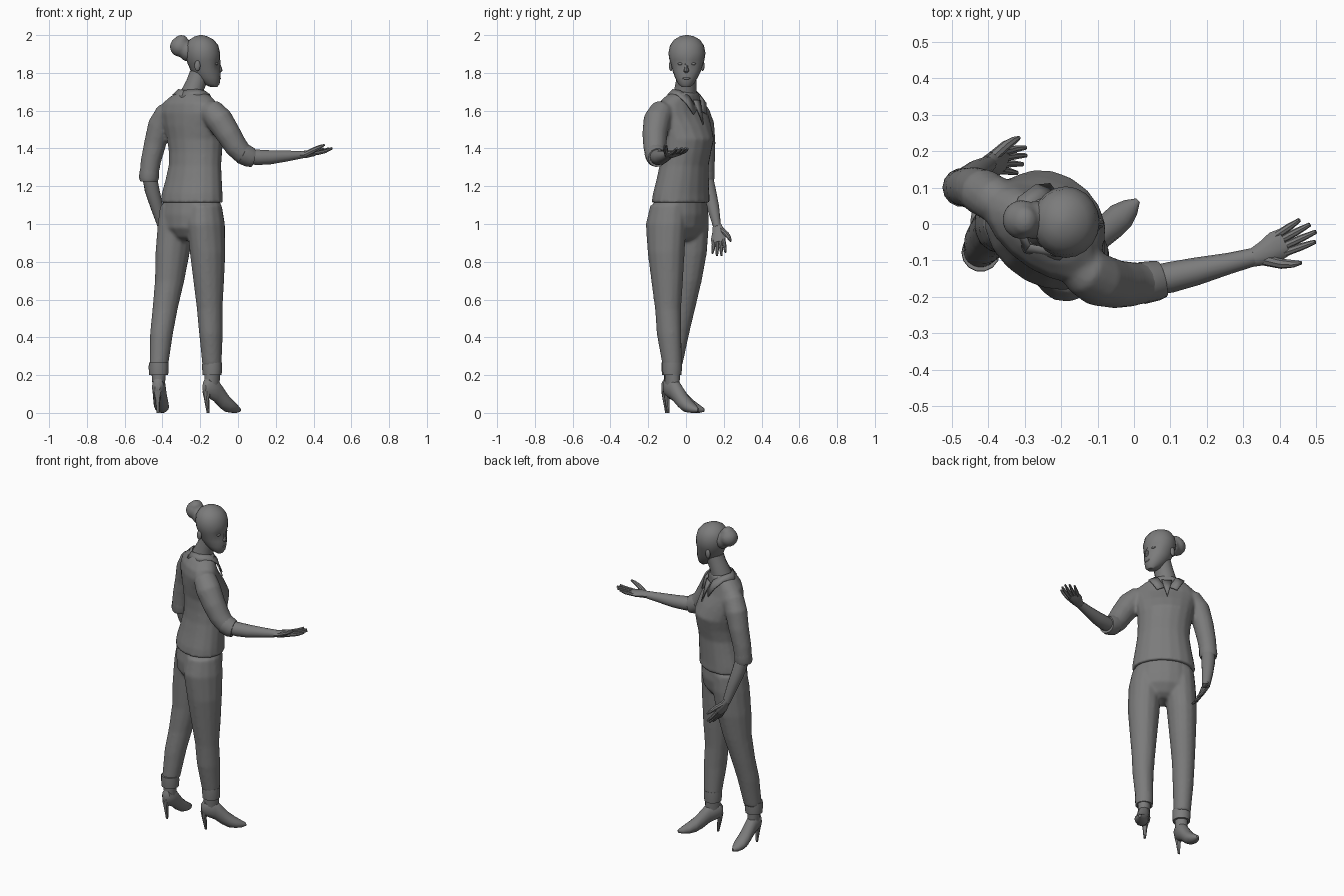
import bpy, bmesh, math
from mathutils import Vector as V

U = V((0.8, -0.6, 0))      # across the body, toward its right
F = V((0.6, 0.8, 0))       # body forward
X, Y, Z = V((1, 0, 0)), V((0, 1, 0)), V((0, 0, 1))
grey = bpy.data.materials.new("dark_grey")
grey.diffuse_color = (.2, .2, .2, 1)


def finish(name, bm, angle=42):
    bmesh.ops.recalc_face_normals(bm, faces=bm.faces)
    me = bpy.data.meshes.new(name)
    bm.to_mesh(me)
    bm.free()
    me.materials.append(grey)
    ob = bpy.data.objects.new(name, me)
    bpy.context.collection.objects.link(ob)
    bpy.ops.object.select_all(action='DESELECT')
    ob.select_set(True)
    bpy.context.view_layer.objects.active = ob
    bpy.ops.object.shade_smooth_by_angle(angle=math.radians(angle))
    return ob


def fuse(name, parts, smooth):
    """Join overlapping parts into one continuous garment surface."""
    bpy.ops.object.select_all(action='DESELECT')
    for p in parts:
        p.select_set(True)
    bpy.context.view_layer.objects.active = parts[0]
    bpy.ops.object.join()
    parts[0].name = name
    m = parts[0].modifiers.new("fuse", 'REMESH')
    m.mode, m.voxel_size, m.use_smooth_shade = 'VOXEL', .009, True
    parts[0].modifiers.new("soften", 'SMOOTH').iterations = smooth


def loft(name, rings, side, other=None, n=14):
    """Skin elliptical rings (x, y, z, a[, b]); fixed axes, or square to the path."""
    bm = bmesh.new()
    pts = [V(r[:3]) for r in rings]
    loops = []
    for i, r in enumerate(rings):
        s, o = side, other
        if other is None:
            t = (pts[min(i + 1, len(pts) - 1)] - pts[max(i - 1, 0)]).normalized()
            s = (side - t * side.dot(t)).normalized()
            o = t.cross(s)
        loops.append([bm.verts.new(pts[i] + s * r[3] * math.cos(k * math.tau / n)
                                   + o * r[-1] * math.sin(k * math.tau / n)) for k in range(n)])
    for p, q in zip(loops, loops[1:]):
        for k in range(n):
            bm.faces.new((p[k], p[(k + 1) % n], q[(k + 1) % n], q[k]))
    bm.faces.new(loops[0])
    bm.faces.new(loops[-1])
    return finish(name, bm)


def ball(name, loc, scale):
    bm = bmesh.new()
    bmesh.ops.create_uvsphere(bm, u_segments=14, v_segments=9, radius=1)
    for v in bm.verts:
        v.co = V(loc) + V([c * s for c, s in zip(v.co, scale)])
    return finish(name, bm)


# Head with shallow eye sockets
head = loft("head", [
    (-.128, 0, 1.725, .018, .022), (-.14, 0, 1.742, .043, .042), (-.158, .002, 1.775, .065, .06),
    (-.172, .004, 1.81, .078, .075), (-.18, .005, 1.85, .087, .086), (-.184, .005, 1.87, .09, .093),
    (-.187, .005, 1.905, .092, .098), (-.19, .005, 1.945, .086, .09), (-.193, .005, 1.975, .065, .069),
    (-.195, .005, 1.993, .034, .038), (-.195, .005, 2.0, .008, .008)], X, Y, 20)
for v in head.data.vertices:
    if v.co.x > -.14 and 1.84 < v.co.z < 1.86 and .015 < abs(v.co.y) < .058:
        v.co.x -= .012
loft("nose", [(-.106, .002, 1.857, .009, .007), (-.096, .002, 1.825, .011, .01),
              (-.096, .002, 1.81, .014, .015), (-.103, .002, 1.798, .008, .008)], X, Y, 8)
ball("lips", (-.1, .002, 1.771), (.01, .022, .007))
for s in (-1, 1):
    ball("eye", (-.115, .004 + s * .034, 1.848), (.01, .014, .007))
    ball("ear", (-.215, .004 + s * .084, 1.838), (.016, .01, .028))
fuse("hair_bun", [ball("bun", (-.308, .012, 1.938), (.054, .055, .053)),
                  ball("bun_top", (-.3, .01, 1.975), (.035, .04, .026)),
                  ball("bun_base", (-.268, .01, 1.915), (.045, .055, .055))], 4)
loft("neck", [(-.25, -.01, 1.64, .068), (-.24, -.004, 1.71, .06), (-.217, .002, 1.76, .056),
              (-.198, .004, 1.81, .056)], X, Y)

# Shirt: body and sleeves fused
body = loft("shirt_body", [
    (-.245, -.028, 1.113, .182, .137), (-.243, -.026, 1.16, .177, .133), (-.235, -.018, 1.23, .164, .125),
    (-.228, -.01, 1.31, .151, .118), (-.225, .0, 1.38, .152, .123), (-.227, .008, 1.45, .16, .13),
    (-.24, -.006, 1.52, .172, .119), (-.253, -.023, 1.59, .19, .1), (-.255, -.025, 1.64, .168, .088),
    (-.25, -.015, 1.675, .122, .076), (-.245, -.006, 1.7, .075, .064)], U, F, 18)
right_sleeve = loft("right_sleeve", [
    (-.17, -.1, 1.6, .055), (-.135, -.13, 1.59, .068), (-.098, -.153, 1.55, .073), (-.05, -.165, 1.475, .067),
    (-.01, -.165, 1.41, .062), (.025, -.162, 1.372, .056), (.05, -.158, 1.36, .052)], Y)
left_sleeve = loft("left_sleeve", [
    (-.335, .035, 1.61, .05), (-.38, .067, 1.58, .064), (-.412, .086, 1.525, .065), (-.438, .098, 1.43, .059),
    (-.462, .1, 1.33, .054), (-.473, .1, 1.25, .05)], X)
fuse("shirt", [body, right_sleeve, left_sleeve], 5)

# Collar flaps and open neckline
base = V((-.245, -.005, 0))


def local(u, f, z):
    return base + U * u + F * f + Z * z


for s in (-1, 1):
    inner = [(0, -.066, 1.708), (.06, -.035, 1.712), (.068, .02, 1.705), (.048, .064, 1.675), (.012, .087, 1.605)]
    outer = [(0, -.09, 1.67), (.088, -.05, 1.683), (.103, .02, 1.685), (.088, .072, 1.64), (.058, .1, 1.58)]
    bm = bmesh.new()
    rows = [[bm.verts.new(local(s * u, f, z)) for u, f, z in row] for row in (inner, outer)]
    for k in range(4):
        bm.faces.new((rows[0][k], rows[0][k + 1], rows[1][k + 1], rows[1][k]))
    m = finish("collar_flap", bm).modifiers.new("thickness", 'SOLIDIFY')
    m.thickness, m.offset = .006, 0
bm = bmesh.new()
bm.faces.new([bm.verts.new(local(*p)) for p in ((-.03, .075, 1.655), (.03, .075, 1.655), (0, .117, 1.525))])
finish("neckline", bm).modifiers.new("thickness", 'SOLIDIFY').thickness = .006

# Rolled cuffs and forearms
loft("right_cuff", [(.022, -.162, 1.374, .058), (.062, -.155, 1.354, .055), (.078, -.151, 1.351, .05)], Y)
loft("right_forearm", [(.04, -.158, 1.36, .04), (.1, -.146, 1.353, .042), (.17, -.13, 1.353, .038),
                       (.26, -.108, 1.36, .029), (.33, -.09, 1.366, .025, .021)], Y)
loft("left_cuff", [(-.468, .1, 1.29, .05), (-.472, .1, 1.245, .053), (-.473, .101, 1.225, .046)], X)
loft("left_forearm", [(-.47, .103, 1.26, .038), (-.455, .12, 1.18, .039), (-.43, .143, 1.09, .033),
                      (-.4, .165, .985, .024, .021)], X)


# Hands: palm, four fingers, thumb
def hand(side, wrist, along, across, curl, lift):
    w, d = V(wrist), V(along).normalized()
    c = V(across)
    c = (c - d * c.dot(d)).normalized()
    up = V(curl)
    up = (up - d * up.dot(d) - c * up.dot(c)).normalized()

    def at(p, q, h, *r):
        return (*(w + d * p + c * q + up * h), *r)
    loft(side + "_palm", [at(-.01, 0, 0, .024, .02), at(.03, .004, 0, .034, .02),
                          at(.07, 0, 0, .041, .016), at(.095, 0, .002, .038, .011)], c, None, 10)
    for q, l in ((.03, .082), (.011, .096), (-.009, .09), (-.028, .07)):
        loft(side + "_finger", [at(.08, q * .9, 0, .011), at(.09 + l * .5, q * 1.1, .005, .01),
                                at(.088 + l, q * 1.25, .016, .006)], c, None, 8)
    loft(side + "_thumb", [at(.02, .02, 0, .015), at(.06, .05, lift * .5, .014), at(.09, .064, lift * .8, .011),
                           at(.113, .072, lift, .005)], d + up, None, 8)


hand("right", (.33, -.09, 1.366), (.17, .085, .02), (.45, -.89, .0), (0, 0, 1), .042)
hand("left", (-.4, .165, .985), (.07, .012, -.13), (.3, .95, .1), (1, 0, 0), .018)

# Trousers: hips and legs fused
hips = loft("hips", [(-.245, -.03, 1.14, .163, .12), (-.246, -.034, 1.05, .172, .13),
                     (-.248, -.038, .98, .165, .122), (-.248, -.04, .93, .12, .085),
                     (-.248, -.04, .91, .07, .05)], U, F, 18)
right_leg = loft("right_leg", [
    (-.174, -.095, 1.1, .083, .1), (-.17, -.106, 1.0, .094, .115), (-.161, -.105, .85, .092, .102),
    (-.155, -.1, .7, .08, .087), (-.15, -.095, .55, .068, .07), (-.143, -.09, .42, .061, .068),
    (-.138, -.073, .25, .051, .052)], U, F)
left_leg = loft("left_leg", [
    (-.323, .023, 1.1, .083, .1), (-.329, .02, 1.0, .09, .109), (-.346, .015, .85, .086, .102),
    (-.362, .003, .7, .076, .084), (-.386, -.02, .55, .066, .07), (-.405, -.045, .42, .06, .064),
    (-.419, -.07, .25, .049, .052)], U, F)
fuse("trousers", [hips, right_leg, left_leg], 6)


# Turn-ups and high-heeled shoes
def foot(side, x, y, fwd):
    f = V(fwd)
    s = f.cross(Z).normalized()
    o = V((x, y, 0))
    loft(side + "_turn_up", [(x, y, .268, .052), (x, y, .235, .053), (x, y, .2, .05)], X, Y)
    loft(side + "_ankle", [(x, y, .24, .04, .044), (x, y, .18, .036, .045), (x, y, .12, .03, .042)], s, f)
    # each section: distance forward, bottom, top, half width
    secs = [(-.058, .11, .16, .014), (-.04, .088, .185, .031), (.02, .06, .19, .037), (.06, .028, .145, .037),
            (.1, .006, .098, .04), (.14, .0, .065, .039), (.175, .0, .042, .026), (.203, .006, .024, .007)]
    loft(side + "_shoe", [(*(o + f * p + Z * (lo + hi) / 2), w, (hi - lo) / 2) for p, lo, hi, w in secs], s, Z)
    loft(side + "_shoe_heel", [(*(o + f * p + Z * z), r) for p, z, r in
                               ((-.035, .115, .026), (-.04, .075, .014), (-.03, 0, .007))], s, f, 8)


foot("right", -.137, -.073, (.73, .68, 0))
foot("left", -.42, -.078, (.12, .86, 0))
